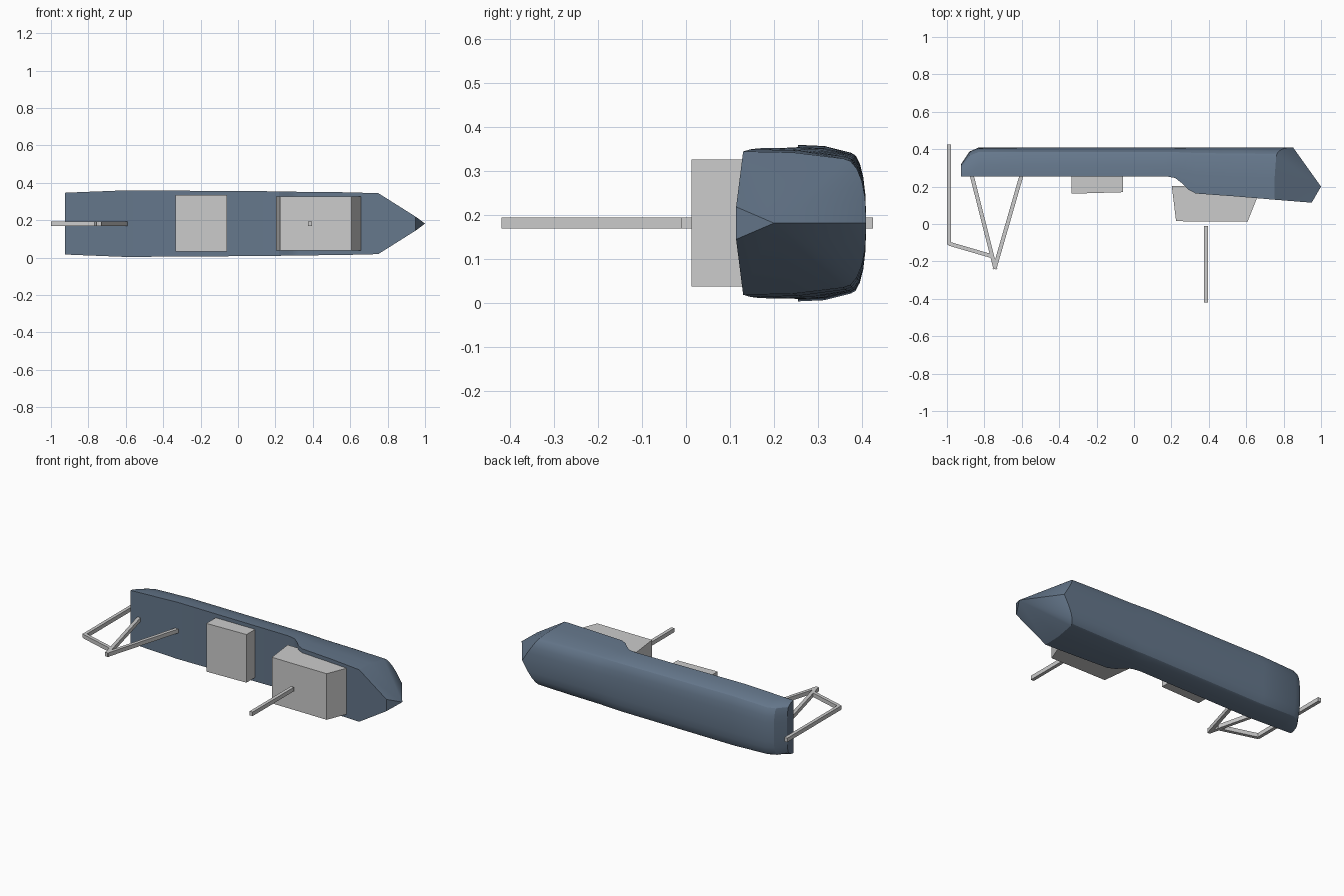
import bpy, math
from mathutils import Vector

if "Cube" in bpy.data.objects:
    bpy.data.objects.remove(bpy.data.objects["Cube"])

ZC = 0.182  # centre plane of the boat, which lies on its side (deck faces -y)

hull_mat = bpy.data.materials.new("hull_blue")
hull_mat.diffuse_color = (0.13, 0.185, 0.26, 1)
hull_mat.use_nodes = True
hull_mat.node_tree.nodes["Principled BSDF"].inputs["Base Color"].default_value = hull_mat.diffuse_color


def make(name, verts, faces, mat=None):
    me = bpy.data.meshes.new(name)
    me.from_pydata(verts, [], faces)
    ob = bpy.data.objects.new(name, me)
    bpy.context.collection.objects.link(ob)
    if mat:
        me.materials.append(mat)
    bpy.ops.object.select_all(action='DESELECT')
    ob.select_set(True)
    bpy.context.view_layer.objects.active = ob
    bpy.ops.object.mode_set(mode='EDIT')
    bpy.ops.mesh.select_all(action='SELECT')
    bpy.ops.mesh.normals_make_consistent(inside=False)
    bpy.ops.object.mode_set(mode='OBJECT')
    return ob


# Hull stations: x, deck y, deck half width, chine y, keel y
stations = [
    (-0.925, 0.255, 0.165, 0.30, 0.32),
    (-0.88, 0.255, 0.167, 0.355, 0.387),
    (-0.83, 0.255, 0.169, 0.374, 0.409),
    (-0.60, 0.255, 0.178, 0.375, 0.41),
    (0.17, 0.255, 0.173, 0.375, 0.41),
    (0.22, 0.246, 0.172, 0.373, 0.41),
    (0.26, 0.215, 0.171, 0.371, 0.41),
    (0.29, 0.184, 0.171, 0.369, 0.41),
    (0.33, 0.163, 0.170, 0.366, 0.41),
    (0.55, 0.147, 0.168, 0.362, 0.41),
    (0.75, 0.130, 0.163, 0.358, 0.41),
]
BILGE = 5


def ring(x, yd, w, yc, yk, slant=0.0):
    # Half section: deck edge, topside, then a rounded bilge to the keel
    half = [(yd, w), ((yd + yc) / 2, w * 0.985)]
    wc = w * 0.90
    for i in range(BILGE + 1):
        a = math.pi / 2 * i / BILGE
        half.append((yc + (yk - yc) * math.sin(a), wc * math.cos(a) ** 0.8 if i < BILGE else 0))
    pts = half + [(y, -z) for y, z in reversed(half[:-1])]
    return [(x + slant * (1 - abs(z) / w), y, ZC + z) for y, z in pts]


verts, faces = [], []
for s in stations:
    verts += ring(*s, slant=0.10 if s is stations[-1] else 0.0)
n = len(verts) // len(stations)
for r in range(len(stations) - 1):
    for i in range(n):
        j = (i + 1) % n
        faces.append((r * n + i, r * n + j, (r + 1) * n + j, (r + 1) * n + i))
faces.append(tuple(range(n)))  # flat transom

# Faceted bow closing on one point
b = (len(stations) - 1) * n
top, bot, tip = len(verts), len(verts) + 1, len(verts) + 2
verts += [(0.95, 0.114, ZC + 0.037), (0.95, 0.114, ZC - 0.037), (1.0, 0.2, ZC)]
faces += [(b + i, b + i + 1, tip) for i in range(n - 1)]
faces += [(b, tip, top), (b + n - 1, bot, tip), (top, tip, bot), (b, top, bot, b + n - 1)]
make("hull", verts, faces, hull_mat)
bpy.ops.object.shade_smooth_by_angle(angle=math.radians(25))


def prism(name, outline, z0, z1):
    # Outline in the x-y plane, extruded across the boat
    k = len(outline)
    v = [(x, y, z) for z in (z0, z1) for x, y in outline]
    f = [tuple(range(k)), tuple(range(k, 2 * k))]
    f += [(i, (i + 1) % k, k + (i + 1) % k, k + i) for i in range(k)]
    return make(name, v, f)


# Deck houses
prism("hatch_box", [(-0.333, 0.162), (-0.06, 0.17), (-0.06, 0.26), (-0.333, 0.26)], 0.032, 0.334)
prism("cabin", [(0.202, 0.203), (0.225, 0.015), (0.607, 0.012), (0.682, 0.2)], 0.038, 0.327)


def bar(name, p, q, t=0.021):
    # Square bar between two x-y points
    p, q = Vector(p), Vector(q)
    d = (q - p).normalized()
    s = Vector((-d.y, d.x)) * t / 2
    return prism(name, [p + s, q + s, q - s, p - s], ZC - 0.0125, ZC + 0.0125)


# Mast and stern steering frame
bar("mast", (0.385, -0.42), (0.385, -0.01))
bar("rudder_post", (-0.99, -0.11), (-0.99, 0.425))
bar("frame_link", (-0.99, -0.105), (-0.75, -0.175))
bar("frame_strut_aft", (-0.868, 0.262), (-0.741, -0.24))
bar("frame_strut_fore", (-0.601, 0.262), (-0.746, -0.24))
